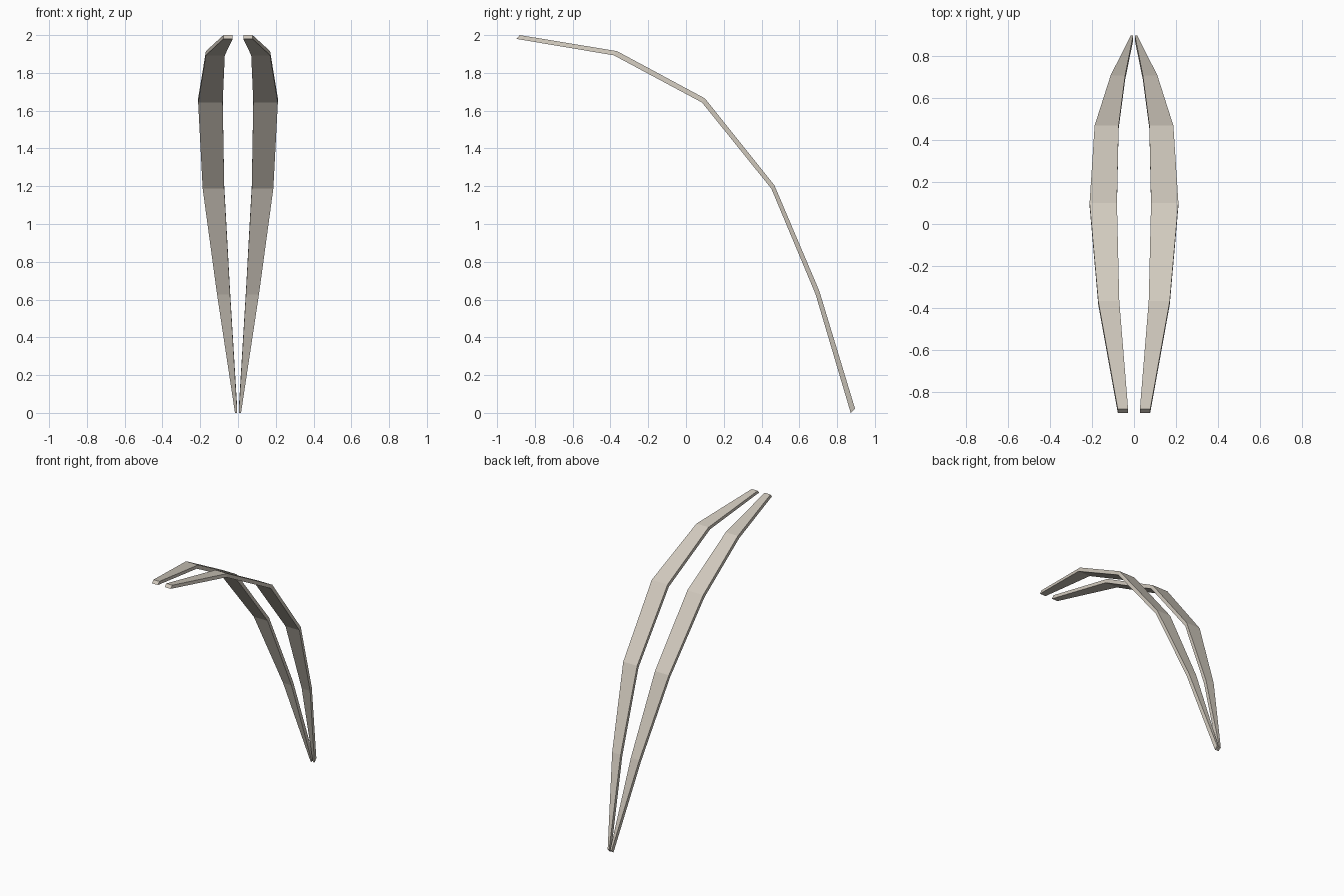
import bpy, bmesh

cube = bpy.data.objects.get("Cube")
if cube:
    bpy.data.objects.remove(cube, do_unlink=True)

# Single warm bone colour
bone = bpy.data.materials.new("warm_bone")
bone.use_nodes = True
colour = (0.64, 0.59, 0.515, 1.0)
bone.diffuse_color = colour
bone.node_tree.nodes["Principled BSDF"].inputs["Base Color"].default_value = colour

# Stations from front tip to foot:
# inner x, outer x, upper-side (y, z), under-side (y, z)
STATIONS = [
    (0.028, 0.077, (-0.88, 2.00), (-0.898, 1.98)),
    (0.070, 0.170, (-0.365, 1.915), (-0.382, 1.893)),
    (0.081, 0.211, (0.10, 1.665), (0.085, 1.643)),
    (0.073, 0.187, (0.468, 1.205), (0.452, 1.187)),
    (0.042, 0.111, (0.706, 0.645), (0.686, 0.628)),
    (0.004, 0.016, (0.895, 0.022), (0.872, 0.0)),
]


def build_blade(name, side):
    """Loft a thin rectangular section along the bent arc."""
    bm = bmesh.new()
    rings = []
    for x_in, x_out, upper, under in STATIONS:
        corners = [(x_in, upper), (x_out, upper), (x_out, under), (x_in, under)]
        rings.append([bm.verts.new((side * x, y, z)) for x, (y, z) in corners])
    for a, b in zip(rings, rings[1:]):
        for i in range(4):
            j = (i + 1) % 4
            bm.faces.new((a[i], a[j], b[j], b[i]))
    # End caps
    bm.faces.new(rings[0])
    bm.faces.new(rings[-1])
    bmesh.ops.recalc_face_normals(bm, faces=bm.faces)
    mesh = bpy.data.meshes.new(name)
    bm.to_mesh(mesh)
    bm.free()
    mesh.materials.append(bone)
    obj = bpy.data.objects.new(name, mesh)
    bpy.context.collection.objects.link(obj)
    return obj


# Mirrored pair of curved blades
for name, side in (("left_blade", 1), ("right_blade", -1)):
    build_blade(name, side)
